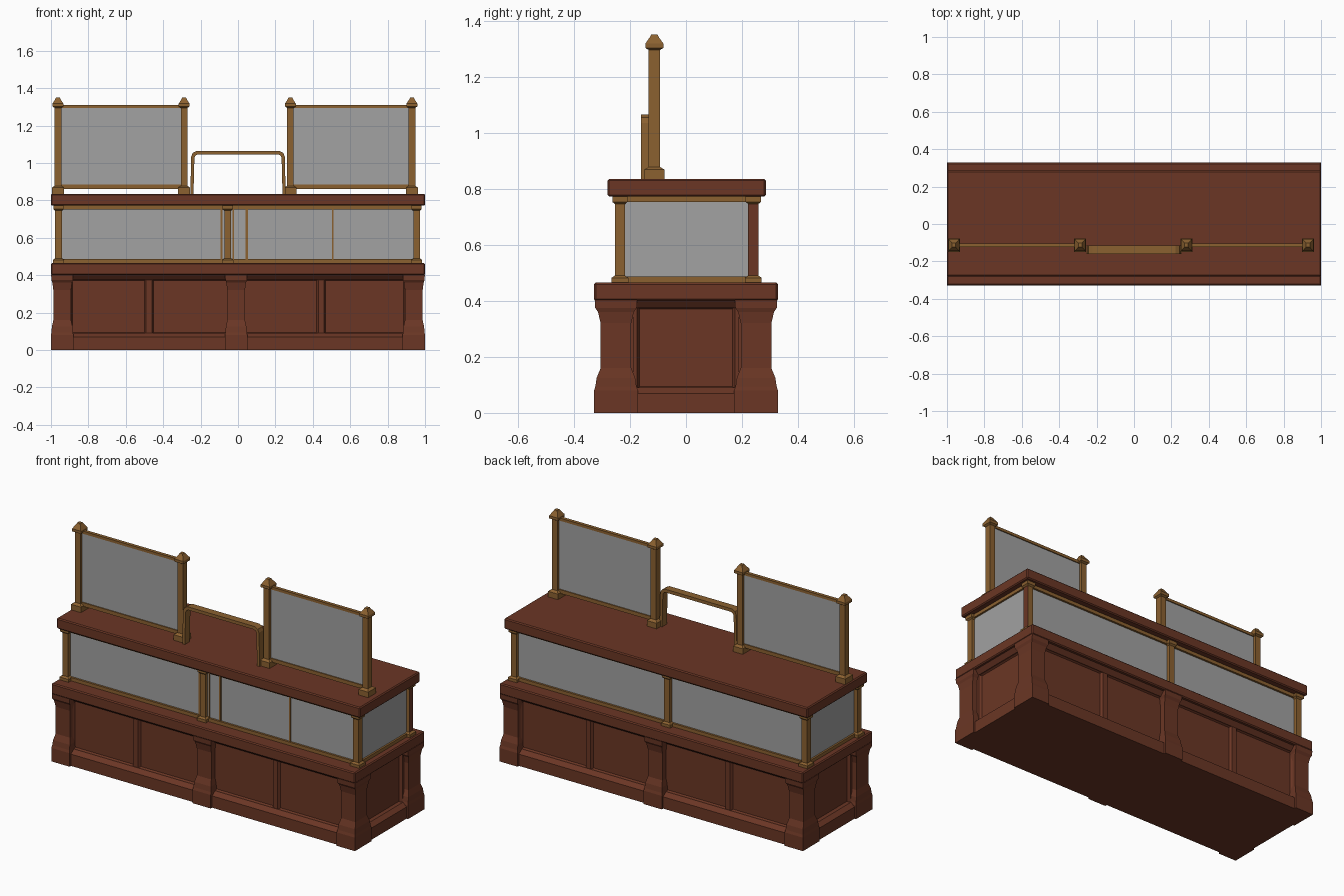
import bpy
import bmesh
from mathutils import Vector

cube = bpy.data.objects.get("Cube")
if cube:
    bpy.data.objects.remove(cube, do_unlink=True)


def material(name, rgb):
    mat = bpy.data.materials.new(name)
    mat.use_nodes = True
    color = (*rgb, 1.0)
    mat.diffuse_color = color
    mat.node_tree.nodes["Principled BSDF"].inputs["Base Color"].default_value = color
    return mat


wood = material("red brown wood", (0.145, 0.037, 0.018))
brass = material("aged brass", (0.26, 0.12, 0.03))
glass = material("grey glass", (0.36, 0.36, 0.36))


def finish(name, bm, *mats):
    mesh = bpy.data.meshes.new(name)
    bm.to_mesh(mesh)
    bm.free()
    for mat in mats:
        mesh.materials.append(mat)
    obj = bpy.data.objects.new(name, mesh)
    bpy.context.collection.objects.link(obj)
    return obj


def stack(name, mat, x, y, levels):
    """Rectangular rings (z, half x, half y) joined into a closed solid."""
    bm = bmesh.new()
    rings = [[bm.verts.new((x + sx * hx, y + sy * hy, z))
              for sx, sy in ((-1, -1), (1, -1), (1, 1), (-1, 1))]
             for z, hx, hy in levels]
    bm.faces.new(rings[0][::-1])
    bm.faces.new(rings[-1])
    for low, high in zip(rings, rings[1:]):
        for i in range(4):
            j = (i + 1) % 4
            bm.faces.new((low[i], low[j], high[j], high[i]))
    return finish(name, bm, mat)


def box(name, mat, x0, x1, y0, y1, z0, z1, bevel=0):
    obj = stack(name, mat, (x0 + x1) / 2, (y0 + y1) / 2,
                [(z, (x1 - x0) / 2, (y1 - y0) / 2) for z in (z0, z1)])
    if bevel:
        mod = obj.modifiers.new("edge", "BEVEL")
        mod.width = bevel
        mod.segments = 1
    return obj


def panel(name, start, end, z0, z1):
    """Framed sheet with a sunken field; outside is right of start to end."""
    bm = bmesh.new()
    corners = [(*start, z0), (*end, z0), (*end, z1), (*start, z1)]
    face = bm.faces.new([bm.verts.new(c) for c in corners])
    bm.normal_update()
    bmesh.ops.inset_individual(bm, faces=[face], thickness=0.022)
    bmesh.ops.inset_individual(bm, faces=[face], thickness=0.012, depth=-0.015)
    return finish(name, bm, wood)


# Base cabinet: plinth, core, mouldings and worktop slab
stack("plinth", wood, 0, 0, [(0, 0.99, 0.315), (0.07, 0.99, 0.315), (0.09, 0.965, 0.287)])
box("cabinet_core", wood, -0.945, 0.945, -0.265, 0.265, 0.05, 0.41)
stack("upper_moulding", wood, 0, 0, [(0.375, 0.962, 0.285), (0.402, 0.985, 0.31)])
box("lower_slab", wood, -1, 1, -0.328, 0.328, 0.40, 0.465, 0.006)

# Sunken panels on every side
for x0, x1 in ((-0.91, -0.475), (-0.475, -0.03), (0.01, 0.445), (0.445, 0.91)):
    panel("front_panel", (x0, -0.285), (x1, -0.285), 0.07, 0.395)
    panel("back_panel", (x1, 0.285), (x0, 0.285), 0.07, 0.395)
panel("right_panel", (0.96, -0.19), (0.96, 0.19), 0.07, 0.395)
panel("left_panel", (-0.96, 0.19), (-0.96, -0.19), 0.07, 0.395)

# Flared pillars
flare = [(0, 1), (0.08, 1), (0.095, 0.94), (0.125, 0.88), (0.16, 0.7),
         (0.32, 0.7), (0.36, 0.82), (0.375, 0.95), (0.402, 0.97)]
for x in (-0.94, -0.01, 0.94):
    for y in (-0.25, 0.25):
        stack("flared_pillar", wood, x, y,
              [(z, 0.06 * (0.3 + 0.7 * s), 0.078 * s) for z, s in flare])

# Display case: glass body, brass rails and posts
box("case_glass", glass, -0.955, 0.955, -0.232, 0.236, 0.466, 0.772)
for z in (0.466, 0.752):
    for y in (-0.235, 0.239):
        box("case_long_rail", brass, -0.96, 0.96, y - 0.009, y + 0.009, z, z + 0.02)
    for x in (-0.957, 0.957):
        box("case_end_rail", brass, x - 0.009, x + 0.009, -0.235, 0.239, z, z + 0.02)
post = [(0.465, 0.03), (0.482, 0.03), (0.49, 0.018), (0.745, 0.018),
        (0.753, 0.027), (0.775, 0.027)]
for x in (-0.96, -0.055, 0.955):
    for y in (-0.236, 0.24):
        obj = stack("case_post", brass, x, y, [(z, h, h) for z, h in post])
        # One rear post has a wooden outer face
        if x > 0.9 and y > 0:
            obj.data.materials.append(wood)
            for face in obj.data.polygons:
                if face.normal.x > 0.9 and 0.5 < face.center.z < 0.74:
                    face.material_index = 1
for x, w in ((-0.088, 0.006), (-0.025, 0.004), (0.047, 0.006), (0.507, 0.004)):
    box("case_front_divider", brass, x - w, x + w, -0.238, -0.228, 0.48, 0.76)

# Upper counter top
box("counter_top", wood, -1, 1, -0.28, 0.285, 0.772, 0.835, 0.006)

# Two glazed screens with capped posts
screen_post = [(0.835, 0.036), (0.868, 0.036), (0.878, 0.02), (1.295, 0.02),
               (1.302, 0.032), (1.318, 0.032), (1.342, 0.015), (1.35, 0.011)]
for x0, x1 in ((-0.963, -0.288), (0.28, 0.93)):
    for x in (x0, x1):
        stack("screen_post", brass, x, -0.113, [(z, 0.9 * h, h) for z, h in screen_post])
    box("screen_glass", glass, x0, x1, -0.117, -0.109, 0.87, 1.3)
    for z, h in ((0.862, 0.022), (1.294, 0.016)):
        box("screen_rail", brass, x0, x1, -0.123, -0.103, z, z + h)

# Arched hand rail: flat strap with chamfered corners
outer = [(0.255, 0.835), (0.25, 1.035), (0.242, 1.054), (0.222, 1.065)]
inner = [(0.238, 0.835), (0.233, 1.03), (0.228, 1.04), (0.217, 1.046)]
half = list(zip(outer, inner))
path = half + [((-a, b), (-c, d)) for (a, b), (c, d) in half[::-1]]
bm = bmesh.new()
sections = [[bm.verts.new(Vector((px, y, pz)))
             for (px, pz), y in ((o, -0.16), (o, -0.115), (i, -0.115), (i, -0.16))]
            for o, i in path]
for a, b in zip(sections, sections[1:]):
    for k in range(4):
        bm.faces.new((a[k], a[(k + 1) % 4], b[(k + 1) % 4], b[k]))
bm.faces.new(sections[0])
bm.faces.new(sections[-1])
bmesh.ops.recalc_face_normals(bm, faces=bm.faces)
finish("hand_rail", bm, brass)
